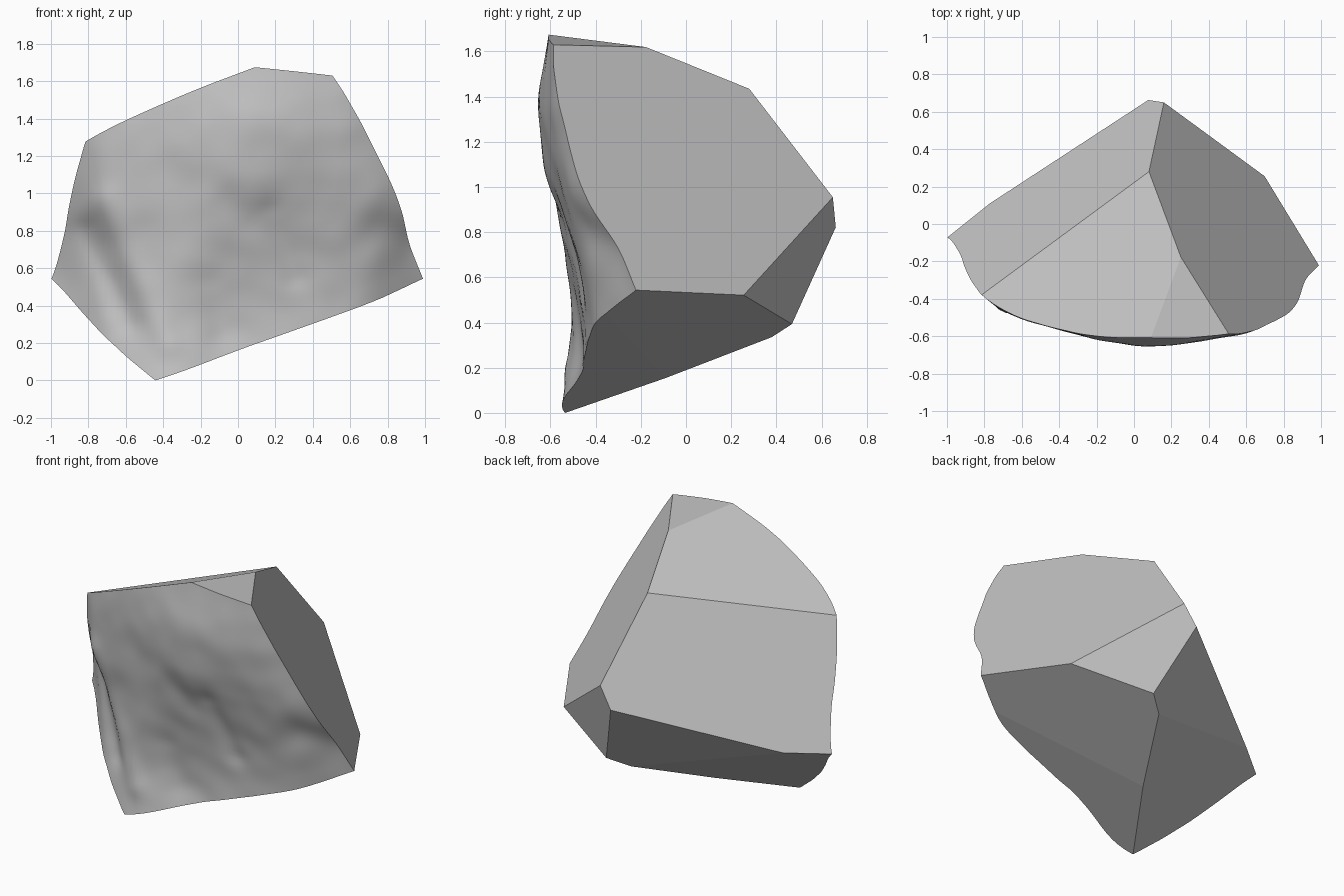
import bpy, bmesh, math
from mathutils import Vector, noise

cube = bpy.data.objects.get("Cube")
if cube:
    bpy.data.objects.remove(cube, do_unlink=True)

# Weathered front: depth (y) control grid, rows run upward, columns run along x
STEP, X0, Z0 = 0.35, -1.05, -0.05
DEPTH = [
    [-.10, -.40, -.56, -.50, -.45, -.40, -.15],
    [-.05, -.36, -.50, -.46, -.44, -.38, -.17],
    [-.05, -.36, -.52, -.51, -.48, -.43, -.22],
    [-.13, -.45, -.55, -.61, -.57, -.52, -.38],
    [-.22, -.46, -.58, -.65, -.63, -.55, -.40],
    [-.30, -.45, -.56, -.60, -.60, -.55, -.45],
]
# Ridges (negative) and grooves (positive): start, end, width, amount
FOLDS = [
    ((-.72, .95), (-.38, .2), .08, -.025),
    ((-.8, .8), (-.58, .3), .07, .03),
    ((.18, .9), (.3, .55), .07, .02),
    ((-.05, .95), (.05, .85), .1, .015),
    ((.75, .8), (.9, .75), .1, .015),
    ((-.15, .5), (-.1, .25), .08, .012),
]


def spline(values, t):
    """Catmull-Rom curve through evenly spaced values."""
    i = max(0, min(len(values) - 2, math.floor(t)))
    u = max(0, min(1, t - i))
    a, b, c, d = (values[max(0, min(len(values) - 1, i + k))] for k in (-1, 0, 1, 2))
    return b + u / 2 * (c - a + u * (2*a - 5*b + 4*c - d + u * (3*(b - c) + d - a)))


def front_depth(x, z):
    y = spline([spline(row, (x - X0) / STEP) for row in DEPTH], (z - Z0) / STEP)
    p = Vector((x, z))
    for start, end, width, amount in FOLDS:
        s, e = Vector(start), Vector(end)
        t = max(0, min(1, (p - s).dot(e - s) / (e - s).length_squared))
        y += amount * math.exp(-((p - s.lerp(e, t)).length / width) ** 2)
    return y + 0.007 * noise.noise(Vector((x * 6, z * 6, 0)))


# Block with the weathered front and a plain back
bm = bmesh.new()
nx, nz, cell = 72, 61, 0.03
grid = []
for j in range(nz + 1):
    row = []
    for i in range(nx + 1):
        x, z = -1.08 + i * cell, -0.08 + j * cell
        row.append(bm.verts.new((x, front_depth(x, z), z)))
    grid.append(row)
for j in range(nz):
    for i in range(nx):
        f = bm.faces.new((grid[j][i], grid[j][i+1], grid[j+1][i+1], grid[j+1][i]))
        f.smooth = True
rim = [e for e in bm.edges if e.is_boundary]
walls = bmesh.ops.extrude_edge_only(bm, edges=rim)["geom"]
for v in walls:
    if isinstance(v, bmesh.types.BMVert):
        v.co.y = 1.0


def fill_flat():
    edges = [e for e in bm.edges if e.is_boundary]
    for face in bmesh.ops.holes_fill(bm, edges=edges, sides=0)["faces"]:
        face.smooth = False


for f in walls:
    if isinstance(f, bmesh.types.BMFace):
        f.smooth = False
fill_flat()

# Corners of the broken rear facets
crown = (.08, .28, 1.43)
brow = (.24, -.17, 1.615)
peak = (.09, -.61, 1.67)
peak_left = (.46, -.59, 1.63)
right_shoulder = (-.83, -.39, 1.27)
back_high = (.16, .65, .95)
back_low = (.08, .66, .81)
left_heel = (.71, .25, .52)
left_tip = (1.0, -.24, .54)
rear_heel = (.24, .47, .385)
keel_back = (.13, .38, .33)
keel_mid = (-.145, -.09, .15)
keel_tip = (-.43, -.53, 0)
under_front = (.22, -.49, .23)
right_corner = (-.77, .11, .555)

FACETS = [
    (crown, back_high, left_tip),
    (crown, right_shoulder, peak),
    (brow, peak, peak_left),
    (crown, back_high, right_shoulder),
    (back_high, left_heel, rear_heel),
    (left_heel, left_tip, keel_mid),
    (keel_mid, keel_tip, under_front),
    (back_low, keel_back, right_corner),
    (keel_back, right_corner, keel_mid),
]

# Split the block along each facet and cap the cut
core = Vector((0, 0, .8))
for corners in FACETS:
    a, b, c = map(Vector, corners)
    normal = (b - a).cross(c - a).normalized()
    if normal.dot(core - a) > 0:
        normal.negate()
    bmesh.ops.bisect_plane(bm, geom=bm.verts[:] + bm.edges[:] + bm.faces[:],
                           dist=1e-5, plane_co=a, plane_no=normal, clear_outer=True)
    fill_flat()

bmesh.ops.recalc_face_normals(bm, faces=bm.faces[:])
floor = min(v.co.z for v in bm.verts)
bmesh.ops.translate(bm, verts=bm.verts[:], vec=(0, 0, -floor))

mesh = bpy.data.meshes.new("rock_chunk")
bm.to_mesh(mesh)
bm.free()
rock = bpy.data.objects.new("rock_chunk", mesh)
bpy.context.scene.collection.objects.link(rock)

# Plain stone grey
stone = bpy.data.materials.new("stone_grey")
stone.use_nodes = True
colour = (.55, .55, .55, 1)
stone.diffuse_color = colour
stone.node_tree.nodes["Principled BSDF"].inputs["Base Color"].default_value = colour
mesh.materials.append(stone)
